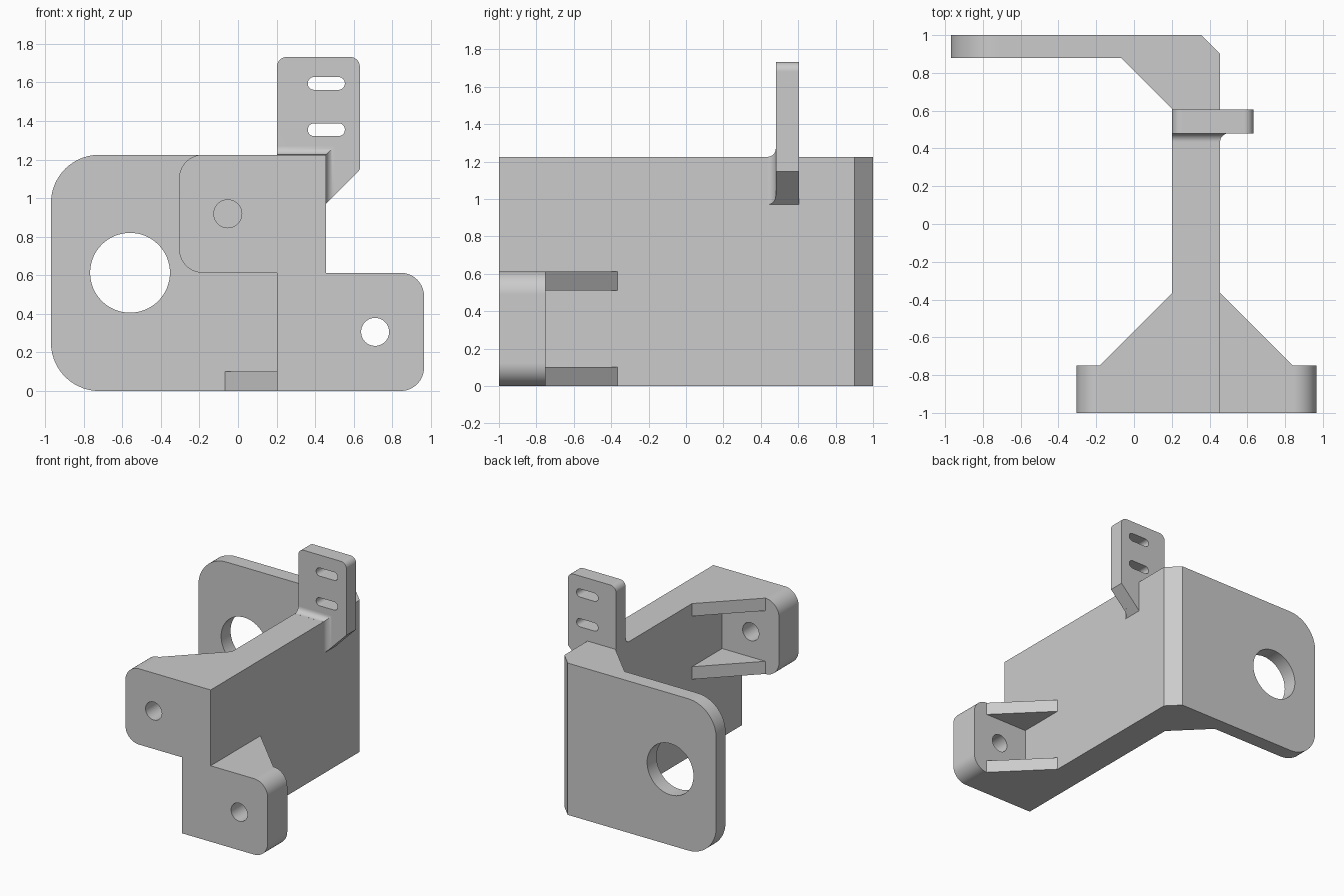
import bpy, bmesh
from math import atan2, cos, sin, pi, tau
from mathutils import Vector

if "Cube" in bpy.data.objects:
    bpy.data.objects.remove(bpy.data.objects["Cube"])

# Shared dimensions
TOP, MID = 1.225, 0.613          # web height, height of the flange step
WEB_L, WEB_R, CORE = 0.202, 0.456, 0.33
RIB = 0.102                      # gusset thickness
FLANGE_BACK, RIB_END = -0.75, -0.365

grey = bpy.data.materials.new("light_grey_metal")
grey.use_nodes = True
grey.diffuse_color = (0.6, 0.6, 0.6, 1)
grey.node_tree.nodes["Principled BSDF"].inputs["Base Color"].default_value = (0.6, 0.6, 0.6, 1)


def rounded(corners, steps=14):
    """2D outline from (u, v, radius) corners."""
    out = []
    for i, (u, v, r) in enumerate(corners):
        p = Vector((u, v))
        if not r:
            out.append(p)
            continue
        a = (Vector(corners[i - 1][:2]) - p).normalized()
        b = (Vector(corners[(i + 1) % len(corners)][:2]) - p).normalized()
        half = a.angle(b) / 2
        centre = p + (a + b).normalized() * r / sin(half)
        reach = r * cos(half) / sin(half)
        s, e = p + a * reach - centre, p + b * reach - centre
        start = atan2(s.y, s.x)
        sweep = (atan2(e.y, e.x) - start + pi) % tau - pi
        for k in range(steps + 1):
            t = start + sweep * k / steps
            out.append(centre + Vector((cos(t), sin(t))) * r)
    return out


def circle(u, v, r, n=64):
    return [Vector((u + r * cos(tau * k / n), v + r * sin(tau * k / n))) for k in range(n)]


def make_object(name, bm):
    bmesh.ops.recalc_face_normals(bm, faces=bm.faces)
    mesh = bpy.data.meshes.new(name)
    bm.to_mesh(mesh)
    bm.free()
    mesh.materials.append(grey)
    obj = bpy.data.objects.new(name, mesh)
    bpy.context.collection.objects.link(obj)
    return obj


def prism(name, axis, lo, hi, outline, holes=()):
    """Extrude an outline with holes along y (outline in xz) or z (outline in xy)."""
    bm = bmesh.new()
    edges = []
    for loop in (outline, *holes):
        vs = [bm.verts.new((p[0], lo, p[1]) if axis == "y" else (p[0], p[1], lo)) for p in loop]
        edges += [bm.edges.new((vs[i - 1], vs[i])) for i in range(len(vs))]
    bmesh.ops.triangle_fill(bm, edges=edges, use_beauty=True)
    ext = bmesh.ops.extrude_face_region(bm, geom=bm.faces[:])
    moved = [g for g in ext["geom"] if isinstance(g, bmesh.types.BMVert)]
    shift = (0, hi - lo, 0) if axis == "y" else (0, 0, hi - lo)
    bmesh.ops.translate(bm, verts=moved, vec=shift)
    return make_object(name, bm)


# Central web with a chamfered rear corner
bracket = prism("bracket", "z", 0, TOP,
                [(WEB_L, -1), (WEB_R, -1), (WEB_R, 0.9), (0.356, 1), (WEB_L, 1)])

# Rear plate with the large hole
parts = [prism("rear_plate", "y", 0.88, 1,
               rounded([(-0.97, 0, 0.25), (CORE, 0, 0), (CORE, TOP, 0), (-0.97, TOP, 0.25)]),
               [circle(-0.56, 0.613, 0.207)])]

# Front flanges: upper right and lower left, each with a bolt hole and two gussets
for name, outer, root, rib_x, z0, z1, hole_x in (
        ("upper_flange", -0.305, WEB_L, -0.183, MID, TOP, -0.053),
        ("lower_flange", 0.965, WEB_R, 0.841, 0, MID, 0.711)):
    parts.append(prism(name, "y", -1, FLANGE_BACK,
                       rounded([(outer, z0, 0.122), (CORE, z0, 0), (CORE, z1, 0), (outer, z1, 0.122)]),
                       [circle(hole_x, (z0 + z1) / 2, 0.0725)]))
    for z in (z0, z1 - RIB):
        parts.append(prism(name + "_gusset", "z", z, z + RIB,
                           [(rib_x, FLANGE_BACK), (root, RIB_END), (CORE, RIB_END),
                            (CORE, -0.85), (rib_x, -0.85)]))

# Gussets between web and rear plate
for z in (0, TOP - RIB):
    parts.append(prism("rear_gusset", "z", z, z + RIB,
                       [(-0.068, 0.88), (WEB_L, 0.61), (CORE, 0.61), (CORE, 0.94), (-0.068, 0.94)]))

# Upright slotted tab
slots = [rounded([(0.362, z - 0.033, 0.0325), (0.554, z - 0.033, 0.0325),
                  (0.554, z + 0.033, 0.0325), (0.362, z + 0.033, 0.0325)]) for z in (1.355, 1.595)]
parts.append(prism("slotted_tab", "y", 0.48, 0.605,
                   rounded([(WEB_L, 1.0, 0), (0.426, 1.0, 0), (WEB_R, 0.97, 0), (0.632, 1.148, 0),
                            (0.632, 1.732, 0.05), (WEB_L, 1.732, 0.05)]), slots))

# Concave fillet wrapping the web edge in front of the tab
R = 0.045
bm = bmesh.new()
rings = []
for k in range(11):
    t = pi / 2 * k / 10
    d, y = max(R * (1 - cos(t)), 0.0003), 0.48 - R + R * sin(t)
    ring = [(WEB_L, 1.1), (WEB_L, TOP + d), (WEB_R + d, TOP + d),
            (WEB_R + d, 0.97 + d), (WEB_R, 0.97), (0.4, 1.026)]
    rings.append([bm.verts.new((x, y, z)) for x, z in ring])
rings.append([bm.verts.new(v.co + Vector((0, 0.03, 0))) for v in rings[-1]])
for a, b in zip(rings, rings[1:]):
    for i in range(len(a)):
        bm.faces.new((a[i - 1], a[i], b[i], b[i - 1]))
bm.faces.new(rings[0])
bm.faces.new(rings[-1])
parts.append(make_object("tab_fillet", bm))

# Weld every part into one solid
bpy.ops.object.select_all(action="DESELECT")
bpy.context.view_layer.objects.active = bracket
bracket.select_set(True)
for part in parts:
    weld = bracket.modifiers.new("weld", "BOOLEAN")
    weld.operation, weld.solver, weld.object = "UNION", "EXACT", part
    bpy.ops.object.modifier_apply(modifier=weld.name)
    bpy.data.objects.remove(part)

# Clean flat areas and shade
bm = bmesh.new()
bm.from_mesh(bracket.data)
bmesh.ops.remove_doubles(bm, verts=bm.verts, dist=0.00005)
bmesh.ops.dissolve_limit(bm, angle_limit=0.01, verts=bm.verts, edges=bm.edges)
bm.to_mesh(bracket.data)
bm.free()
bpy.ops.object.shade_smooth_by_angle(angle=0.5)
normals = bracket.modifiers.new("even_shading", "WEIGHTED_NORMAL")
normals.keep_sharp = True
